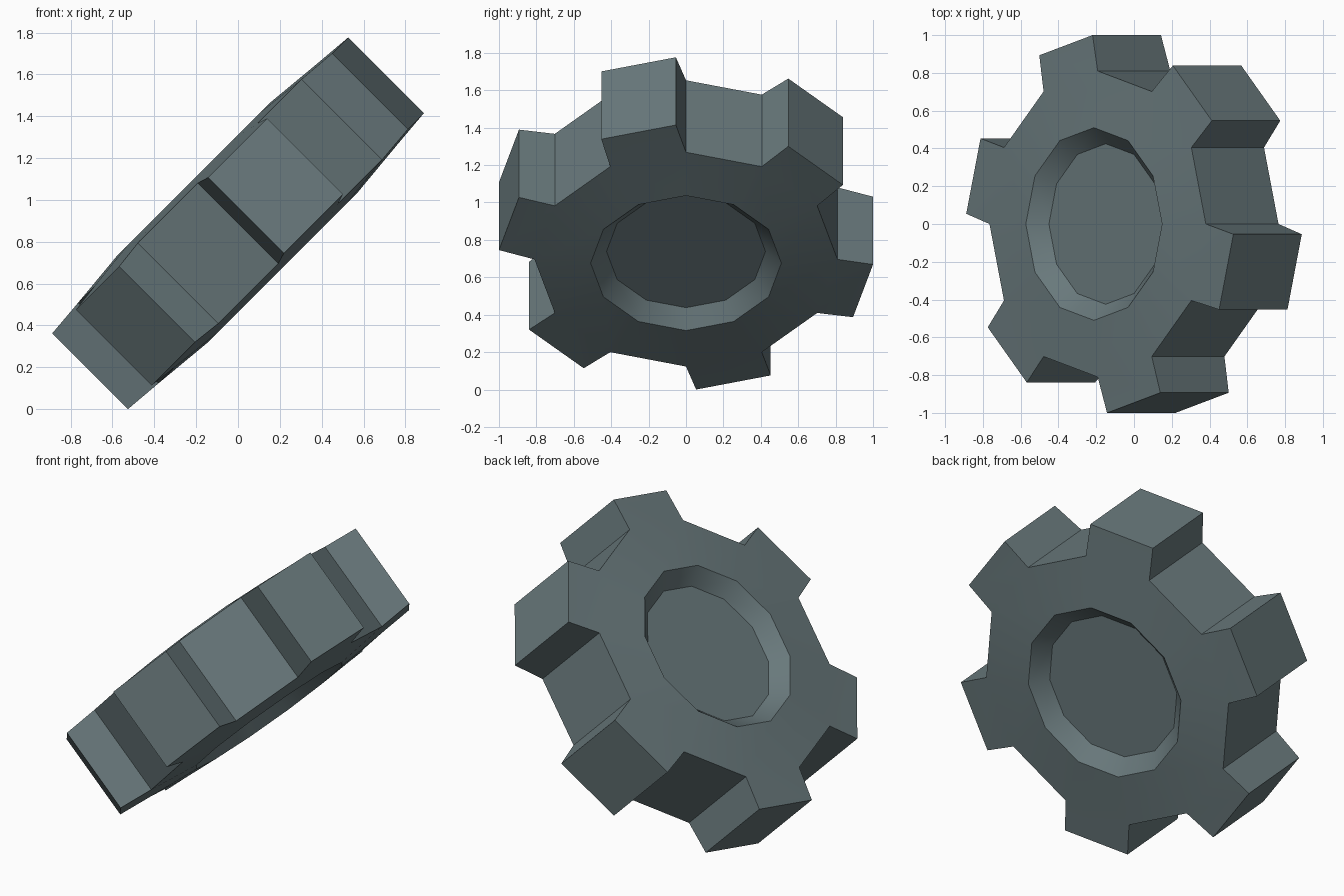
import bpy, bmesh, math
from mathutils import Matrix, Vector

if "Cube" in bpy.data.objects:
    bpy.data.objects.remove(bpy.data.objects["Cube"])

SIDES = 12
STEP = 2 * math.pi / SIDES
TIP_R, TIP_H, TIP_HALF = 1.0015, 0.256, math.radians(11.9)

metal = bpy.data.materials.new("grey_teal_metal")
metal.diffuse_color = (0.14, 0.19, 0.20, 1)
metal.use_nodes = True
metal.node_tree.nodes["Principled BSDF"].inputs["Base Color"].default_value = metal.diffuse_color

bm = bmesh.new()


def point(r, a, z):
    return bm.verts.new((r * math.cos(a), r * math.sin(a), z))


def ring(r, z):
    return [point(r, i * STEP, z) for i in range(SIDES)]


def bridge(a, b):
    for i in range(SIDES):
        j = (i + 1) % SIDES
        bm.faces.new((a[i], a[j], b[j], b[i]))


# Wheel body: slightly domed on both sides, with a recessed round dish
rims = {}
for s in (1, -1):
    rim = ring(0.81, 0.272 * s)
    hub = ring(0.51, 0.30 * s)
    dish = ring(0.425, 0.212 * s)
    bridge(rim, hub)
    bridge(hub, dish)
    bm.faces.new(dish)
    rims[s] = rim

# Rim: alternate flat gaps and teeth
top, bot = rims[1], rims[-1]
for i in range(SIDES):
    j = (i + 1) % SIDES
    base = (top[i], top[j], bot[j], bot[i])
    if i % 2 == 0:
        bm.faces.new(base)
        continue
    c = (i + 0.5) * STEP
    tip = [point(TIP_R, c + d * TIP_HALF, h * TIP_H)
           for d, h in ((-1, 1), (1, 1), (1, -1), (-1, -1))]
    bm.faces.new(tip)
    for k in range(4):
        m = (k + 1) % 4
        bm.faces.new((base[k], base[m], tip[m], tip[k]))

bmesh.ops.recalc_face_normals(bm, faces=bm.faces[:])

# Tilt the gear and stand it on the ground
bm.transform(Matrix.Rotation(math.radians(-45), 4, 'Y'))
low = min(v.co.z for v in bm.verts)
bmesh.ops.translate(bm, verts=bm.verts[:], vec=Vector((0, 0, -low)))

mesh = bpy.data.meshes.new("gear")
bm.to_mesh(mesh)
bm.free()
mesh.materials.append(metal)
gear = bpy.data.objects.new("gear", mesh)
bpy.context.collection.objects.link(gear)

bpy.context.view_layer.objects.active = gear
gear.select_set(True)
bpy.ops.object.shade_smooth_by_angle(angle=math.radians(29))
